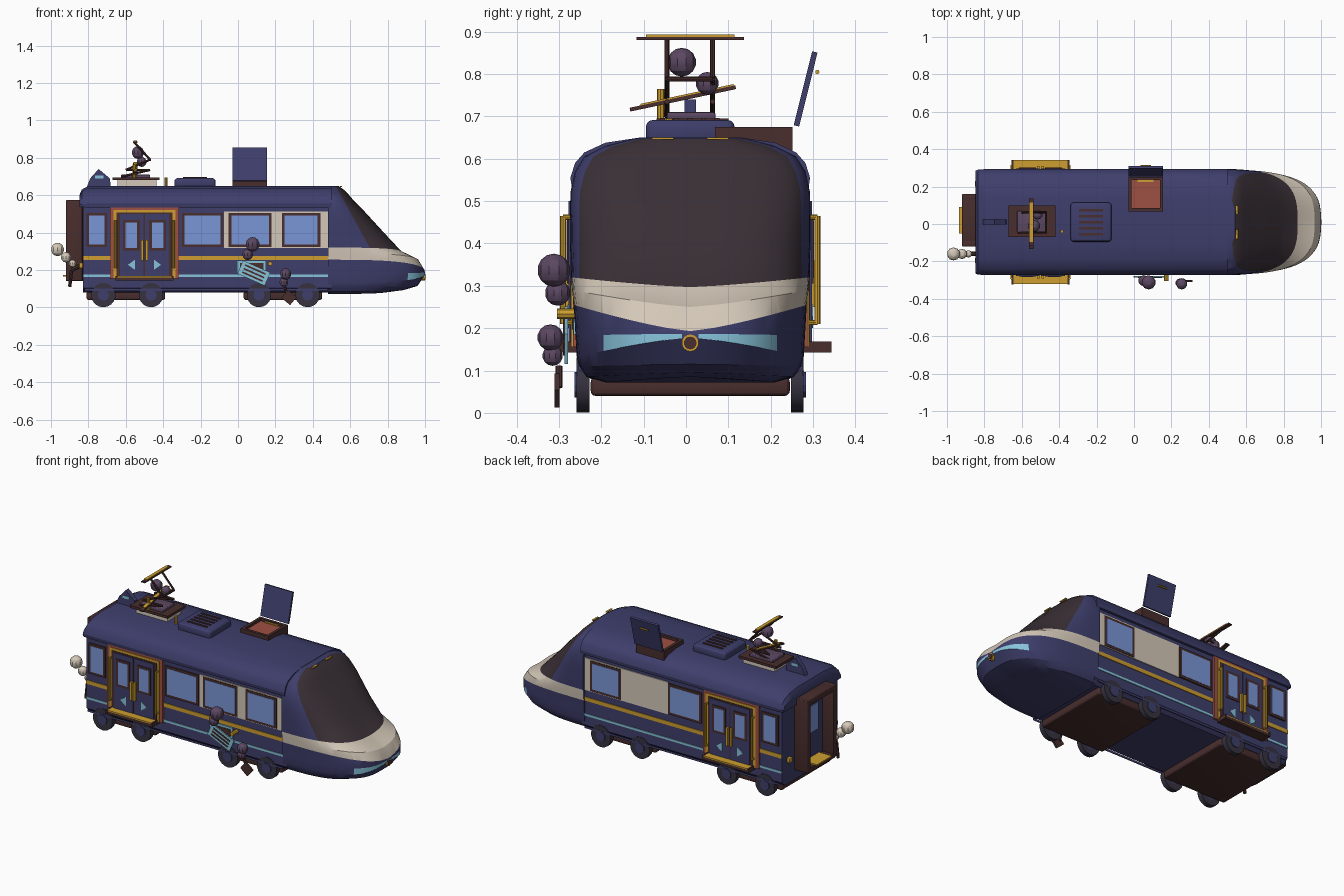
import bpy, bmesh, math
from mathutils import Vector, Matrix

cube = bpy.data.objects.get("Cube")
if cube:
    bpy.data.objects.remove(cube, do_unlink=True)

YC = .01      # centre line of the coach
WALL = .265   # half width of the walls
made = []


def material(name, *rgb):
    m = bpy.data.materials.new(name)
    m.use_nodes = True
    col = [((c / 255 + .055) / 1.055) ** 2.4 for c in rgb] + [1]
    m.diffuse_color = col
    m.node_tree.nodes["Principled BSDF"].inputs["Base Color"].default_value = col
    return m


blue = material("navy blue", 62, 62, 108)
gold = material("gold yellow", 205, 158, 48)
cream = material("cream", 212, 200, 184)
glass = material("dark glass", 58, 48, 54)
brown = material("dark brown", 72, 45, 45)
red = material("brick red", 158, 80, 66)
pane = material("window blue", 122, 150, 215)
cyan = material("pale cyan", 135, 195, 218)
purple = material("dusty purple", 92, 72, 98)
tyre = material("tyre grey", 54, 50, 64)


def finish(name, bm, *mats):
    bmesh.ops.recalc_face_normals(bm, faces=bm.faces)
    me = bpy.data.meshes.new(name)
    bm.to_mesh(me)
    bm.free()
    for m in mats:
        me.materials.append(m)
    ob = bpy.data.objects.new(name, me)
    bpy.context.collection.objects.link(ob)
    made.append(ob)
    return ob


def box(name, xs, ys, zs, mat, bevel=0, rot=None):
    bm = bmesh.new()
    bmesh.ops.create_cube(bm, size=1)
    lo, hi = (Vector(v) for v in zip(xs, ys, zs))
    bmesh.ops.scale(bm, vec=hi - lo, verts=bm.verts)
    if bevel:
        bmesh.ops.bevel(bm, geom=bm.edges[:], offset=bevel, segments=3, profile=.5, affect='EDGES')
    if rot:
        bmesh.ops.rotate(bm, matrix=Matrix.Rotation(math.radians(rot[0]), 3, rot[1]), verts=bm.verts)
    bmesh.ops.translate(bm, vec=(lo + hi) / 2, verts=bm.verts)
    return finish(name, bm, mat)


def rod(name, a, b, r, mat, seg=8):
    a, b = Vector(a), Vector(b)
    bm = bmesh.new()
    bmesh.ops.create_cone(bm, cap_ends=True, segments=seg, radius1=r, radius2=r, depth=(b - a).length)
    turn = (b - a).to_track_quat('Z', 'Y').to_matrix().to_4x4()
    bm.transform(Matrix.Translation((a + b) / 2) @ turn)
    return finish(name, bm, mat)


def ball(name, at, r, mat):
    bm = bmesh.new()
    bmesh.ops.create_uvsphere(bm, u_segments=10, v_segments=7, radius=r)
    bmesh.ops.translate(bm, vec=at, verts=bm.verts)
    return finish(name, bm, mat)


def loft(name, rings, mat):
    bm = bmesh.new()
    loops = [[bm.verts.new(p) for p in ring] for ring in rings]
    for a, b in zip(loops, loops[1:]):
        for i in range(len(a)):
            j = (i + 1) % len(a)
            bm.faces.new((a[i], a[j], b[j], b[i]))
    bm.faces.new(loops[0])
    bm.faces.new(loops[-1])
    return finish(name, bm, mat)


def section(half, x, sy=1, sz=1, base=.54):
    pts = half + [(-y, z) for y, z in reversed(half)]
    return [(x, YC + y * sy, base + (z - base) * sz) for y, z in pts]


def nose():
    # rows of U-shaped outlines: height at side, height at front, tip x, half width, zone below
    x0, n, cols = .48, 3, 36
    rows = [(.072, .085, .80, .20, 0), (.085, .095, .89, .245, 0), (.11, .115, .96, .262, 0),
            (.133, .178, 1, .268, 0), (.183, .187, 1, .271, 2), (.255, .193, .998, .275, 0),
            (.29, .25, .965, .279, 1), (.32, .297, .875, .281, 1), (.4, .4, .78, .284, 3),
            (.46, .46, .725, .284, 3), (.52, .52, .67, .283, 3), (.57, .57, .62, .272, 3),
            (.605, .605, .59, .25, 3), (.63, .63, .565, .2, 3), (.648, .648, .54, .13, 3)]
    bm = bmesh.new()
    loops = []
    for zs, zf, tip, w, zone in rows:
        loop = []
        for i in range(cols + 1):
            t = math.pi * (i / cols - .5)
            u = math.copysign(abs(math.sin(t)) ** (2 / n), t)
            x = x0 + (tip - x0) * max(math.cos(t), 0) ** (2 / n)
            loop.append(bm.verts.new((x, YC + w * u, zf + (zs - zf) * abs(u) ** 1.3)))
        loops.append(loop)
    for a, b, row in zip(loops, loops[1:], rows[1:]):
        for i in range(cols):
            bm.faces.new((a[i], a[i + 1], b[i + 1], b[i])).material_index = row[4]
    bm.faces.new(loops[0])
    bm.faces.new(loops[-1])
    bm.faces.new([l[0] for l in loops] + [l[-1] for l in reversed(loops)])
    # clean cuts along the windscreen pillar and the lamp strip ends
    pillar, slope = Vector((.55, 0, .6)), Vector((1, 0, .55))
    cuts = [(pillar, slope)] + [((0, YC + y, 0), (0, 1, 0)) for y in (-.205, -.02, .02, .205)]
    for co, no in cuts:
        bmesh.ops.bisect_plane(bm, geom=bm.verts[:] + bm.edges[:] + bm.faces[:], plane_co=co, plane_no=no)
    for f in bm.faces:
        c = f.calc_center_median()
        if f.material_index == 3 and (c - pillar).dot(slope) < 0:
            f.material_index = 0
        if f.material_index == 2 and (c.x < .8 or not .02 < abs(c.y - YC) < .205):
            f.material_index = 0
    finish("nose", bm, blue, cream, cyan, glass)


# Coach body, roof and nose
wall = [(.235, .08), (WALL, .105), (WALL, .55)]
loft("body", [section(wall, x) for x in (-.83, .5)], blue)
top = [(.28, .535), (.283, .555), (.272, .59), (.25, .615), (.2, .638), (.12, .65)]
loft("roof", [section(top, -.848, .97, .55), section(top, -.835, .99, .82),
              section(top, -.8), section(top, .5)], blue)
nose()
rod("nose_lamp_ring", (.98, YC, .165), (1, YC, .165), .02, gold, 16)
rod("nose_lamp", (.98, YC, .165), (1.003, YC, .165), .015, brown, 16)
for y in (-.065, .065):
    box("roof_marker", (.545, .556), (YC + y - .025, YC + y + .025), (.645, .65), gold)

# Both sides: stripes, windows, doors, steps, rails
for s in (-1, 1):
    def plate(name, xs, zs, depth, mat, bevel=0, start=0):
        ys = sorted((YC + s * (WALL + start), YC + s * (WALL + depth)))
        return box(name, xs, ys, zs, mat, bevel)

    def window(x0, x1, z0, z1, base=0):
        plate("window_frame", (x0, x1), (z0, z1), base + .008, brown)
        plate("window_pane", (x0 + .014, x1 - .014), (z0 + .014, z1 - .014), base + .0095, pane)

    plate("gold_stripe", (-.83, .48), (.253, .276), .004, gold)
    plate("cyan_stripe", (-.83, .48), (.163, .176), .004, cyan)
    plate("skirt_lip", (-.82, .48), (.088, .1), .004, blue)
    plate("cream_panel", (-.075, .48), (.318, .512), .005, cream)
    spans = [(-.81, -.7), (-.3, -.08), (.235, .44)] + ([(-.05, .18)] if s < 0 else [])
    for x0, x1 in spans:
        window(x0, x1, .322, .505)

    # double door with layered surround
    plate("door_surround", (-.685, -.315), (.155, .54), .012, red)
    plate("door_trim", (-.665, -.335), (.155, .522), .016, gold)
    plate("door_shadow", (-.65, -.35), (.155, .508), .018, brown)
    for d in (-1, 1):
        mid = -.5
        ends = sorted((mid + d * .004, mid + d * .132))
        plate("door_leaf", ends, (.165, .5), .022, blue)
        window(*sorted((mid + d * .025, mid + d * .115)), .305, .468, .018)
        arrow = [(.05, .2), (.05, .256), (.088, .228)]
        loft("door_arrow", [[(mid + d * x, YC + s * (WALL + k), z) for x, z in arrow]
                            for k in (.02, .025)], cyan)
        plate("door_handle", sorted((mid + d * .006, mid + d * .018)), (.25, .36), .036, gold)
        # grab rail with its two brackets
        x, y = mid + d * .155, YC + s * .3
        rod("grab_rail", (x, y, .21), (x, y, .465), .007, gold)
        for z in (.213, .462):
            rod("rail_bracket", (x, YC + s * WALL, z), (x, y, z), .006, gold)
        plate("step_end", sorted((mid + d * .145, mid + d * .155)), (.143, .168), .068, brown)
    plate("step", (-.645, -.355), (.143, .16), .066, brown)
    plate("step_tread", (-.645, -.355), (.16, .167), .066, gold)

    # wheels
    for x in (-.72, -.465, .112, .372):
        inner, outer = YC + s * .238, YC + s * .268
        rod("wheel", (x, inner, .066), (x, outer, .066), .065, tyre, 18)
        rod("wheel_hub", (x, inner, .066), (x, outer + s * .005, .066), .03, blue, 12)
    box("tail_lamp", (-.85, -.83), sorted((YC + s * .19, YC + s * .22)), (.21, .24), gold, .004)

# Bogies
for x in (-.6, .24):
    box("bogie", (x - .21, x + .21), (YC - .235, YC + .235), (.04, .085), brown, .012)

# Rear gangway
for s in (-1, 1):
    box("gangway_side", (-.92, -.83), sorted((.02 + s * .105, .02 + s * .14)), (.14, .575), brown, .006)
box("gangway_top", (-.92, -.83), (-.1, .14), (.54, .575), brown, .006)
box("gangway_floor", (-.92, -.83), (-.1, .14), (.14, .165), brown)
box("gangway_tread", (-.935, -.84), (-.05, .09), (.165, .173), gold)
box("rear_door", (-.85, -.83), (-.085, .125), (.165, .54), blue)
box("rear_door_pane", (-.855, -.85), (-.04, .08), (.32, .48), pane)
rod("exhaust_pipe", (-.9, -.16, .11), (-.89, -.16, .2), .009, brown)
rod("exhaust_bend", (-.89, -.16, .2), (-.83, -.16, .23), .012, brown)

# Smoke puffs: cream at the rear, purple at the damage
for x, z, r in ((-.965, .31, .036), (-.92, .268, .028), (-.885, .235, .02)):
    ball("rear_smoke", (x, -.16, z), r, cream)
for x, y, z, r in ((.078, -.312, .337, .039), (.052, -.303, .283, .03), (.255, -.32, .178, .031),
                   (.245, -.315, .135, .024), (-.535, -.01, .828, .034), (-.515, .05, .778, .027)):
    ball("dark_smoke", (x, y, z), r, purple)

# Damaged side: opened vent, hanging grille, loose lamp and wheel part
box("vent_frame", (-.005, .15), (-.266, -.258), (.185, .25), cyan)
box("vent_opening", (.01, .135), (-.269, -.26), (.197, .238), brown)
box("grille", (.005, .165), (-.287, -.279), (.145, .222), cyan, 0, (24, 'Y'))
for k in (-1, 0, 1):
    off = k * .019
    box("grille_slot", (.025 + off * .4, .145 + off * .4), (-.29, -.285), (.179 + off, .188 + off),
        brown, 0, (24, 'Y'))
rod("loose_lamp", (.172, -.25, .234), (.172, -.305, .234), .012, gold)
box("loose_block", (.243, .303), (-.311, -.299), (.025, .08), brown, 0, (40, 'Y'))
rod("loose_strut", (.25, -.3, .11), (.265, -.3, .06), .008, brown)

# Roof fin
fin = [(-.81, .64), (-.79, .69), (-.745, .74), (-.685, .69), (-.68, .64)]
loft("roof_fin", [[(x, YC + y, z) for x, z in fin] for y in (-.014, .014)], blue)
box("fin_window", (-.765, -.72), (YC - .016, YC + .016), (.69, .705), cyan)

# Air conditioning unit
box("air_unit", (-.34, -.12), (-.095, .115), (.635, .692), blue, .018)
for i in range(5):
    y = -.055 + i * .032
    box("air_slat", (-.295, -.165), (y - .006, y + .006), (.688, .696), brown)

# Current collector
box("collector_insulator", (-.645, -.435), (-.05, .08), (.645, .683), cream)
box("collector_tray", (-.67, -.42), (-.07, .1), (.68, .695), brown)
box("collector_motor", (-.625, -.47), (-.045, .07), (.69, .71), purple, .006)
rod("roof_horn", (-.385, -.04, .645), (-.385, -.04, .695), .009, gold)
for y in (-.045, .063):
    path = [(-.62, .7), (-.47, .735), (-.6, .735), (-.47, .79), (-.555, .883)]
    for a, b in zip(path, path[1:]):
        rod("collector_arm", (a[0], y, a[1]), (b[0], y, b[1]), .006, brown)
rod("collector_cross", (-.47, -.045, .788), (-.47, .063, .788), .006, brown)
box("collector_bar", (-.562, -.538), (-.117, .137), (.88, .887), brown)
box("collector_strip", (-.56, -.54), (-.095, .115), (.887, .893), gold)
box("broken_bar", (-.562, -.538), (-.135, .12), (.738, .747), brown, 0, (12, 'X'))
box("broken_strip", (-.56, -.54), (-.11, .115), (.747, .753), gold, 0, (12, 'X'))
rod("collector_post", (-.555, -.06, .69), (-.555, -.06, .765), .009, gold)

# Roof hatch with raised lid
for x in (-.03, .138):
    box("hatch_side", (x, x + .017), (.068, .25), (.6, .675), brown)
for y in (.068, .235):
    box("hatch_end", (-.03, .155), (y, y + .017), (.6, .675), brown)
box("hatch_floor", (-.02, .145), (.075, .245), (.6, .66), red)
box("hatch_catch", (.02, .105), (.225, .236), (.662, .668), gold)
box("hatch_lid", (-.03, .155), (.276, .289), (.675, .855), blue, 0, (-14, 'X'))
rod("lid_handle", (.035, .31, .805), (.09, .31, .805), .005, gold)

# Smooth the curved parts, keep edges sharp
bpy.ops.object.select_all(action='DESELECT')
for ob in made:
    ob.select_set(True)
bpy.context.view_layer.objects.active = made[0]
bpy.ops.object.shade_smooth_by_angle(angle=math.radians(25))
